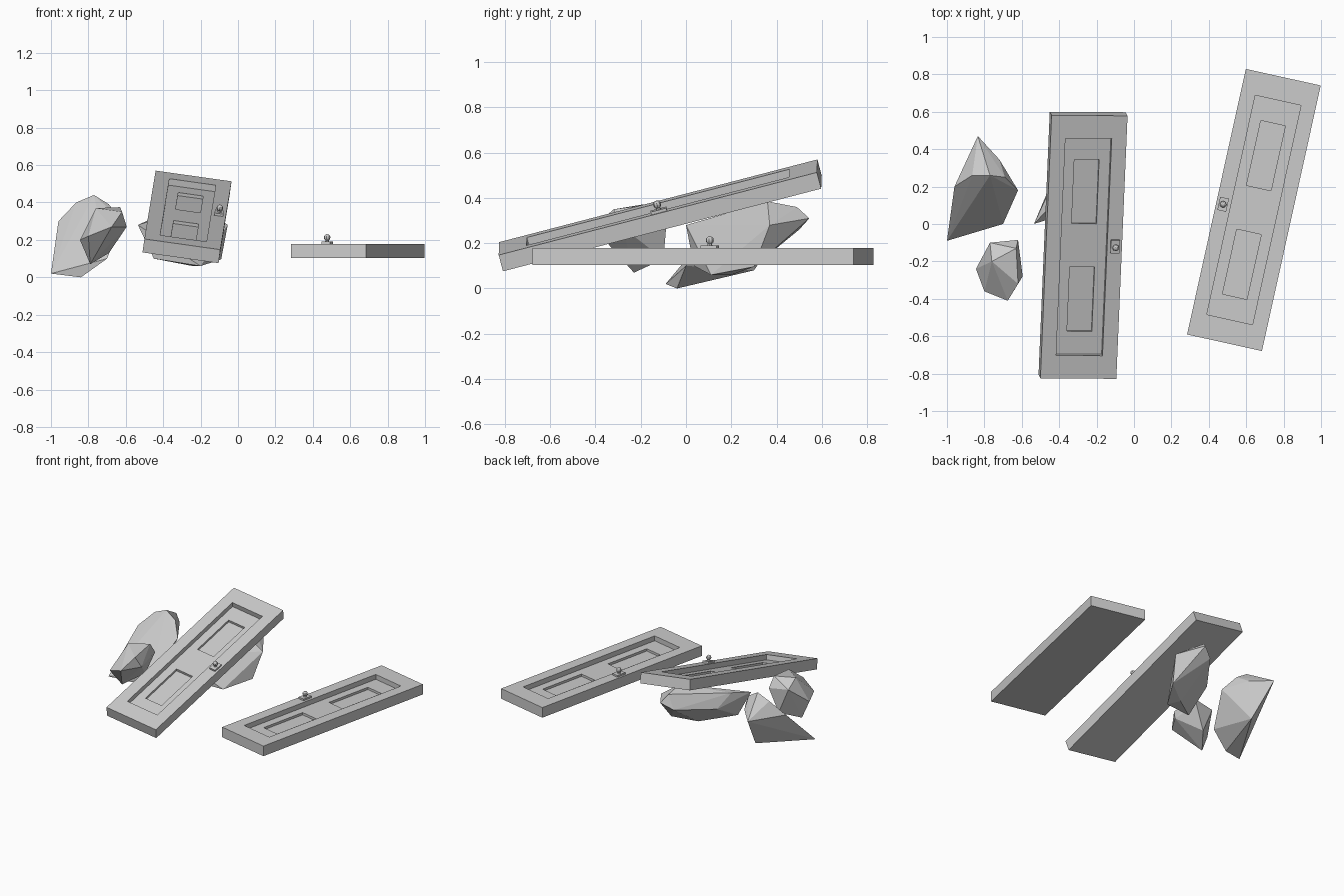
import bpy, bmesh
from mathutils import Vector, Matrix

if "Cube" in bpy.data.objects:
    bpy.data.objects.remove(bpy.data.objects["Cube"])

THICK = 0.075


def make_object(bm, name, matrix=None):
    bmesh.ops.remove_doubles(bm, verts=bm.verts, dist=1e-5)
    bmesh.ops.recalc_face_normals(bm, faces=bm.faces)
    bmesh.ops.dissolve_limit(bm, angle_limit=0.02, verts=bm.verts, edges=bm.edges)
    me = bpy.data.meshes.new(name)
    bm.to_mesh(me)
    bm.free()
    ob = bpy.data.objects.new(name, me)
    bpy.context.collection.objects.link(ob)
    if matrix:
        ob.matrix_world = matrix
    return ob


def frame(origin, across, along):
    # Placement whose x runs across the door and y along it
    v = Vector(along).normalized()
    u = Vector(across)
    u = (u - v * u.dot(v)).normalized()
    m = Matrix((u, v, u.cross(v))).transposed().to_4x4()
    m.translation = origin
    return m


def door_panel(name, matrix):
    # Slab with a recessed field and two deeper panels, top face on z = 0
    xs = [-.205, -.125, -.067, .067, .125, .205]
    ys = [-.727, -.6, -.475, -.12, .12, .475, .6, .727]
    nx, ny = len(xs) - 1, len(ys) - 1

    def level(i, j):
        if not (0 <= i < nx and 0 <= j < ny):
            return -THICK
        if i == 2 and j in (2, 4):
            return -.053
        return -.036 if 0 < i < nx - 1 and 0 < j < ny - 1 else 0

    bm = bmesh.new()

    def quad(*pts):
        bm.faces.new([bm.verts.new(p) for p in pts])

    def wall(p, q, a, b):
        if a != b:
            quad((*p, a), (*q, a), (*q, b), (*p, b))

    for i in range(nx + 1):
        for j in range(ny + 1):
            h = level(i, j)
            if j < ny:
                wall((xs[i], ys[j]), (xs[i], ys[j + 1]), h, level(i - 1, j))
            if i < nx:
                wall((xs[i], ys[j]), (xs[i + 1], ys[j]), h, level(i, j - 1))
            if i < nx and j < ny:
                for z in (h, -THICK):
                    quad((xs[i], ys[j], z), (xs[i + 1], ys[j], z),
                         (xs[i + 1], ys[j + 1], z), (xs[i], ys[j + 1], z))
    make_object(bm, name, matrix)


def handle(name, matrix):
    # Square plate, short stem and faceted round knob
    at = Matrix.Translation((-.167, -.006, 0))
    bm = bmesh.new()
    bmesh.ops.create_cube(bm, size=1, matrix=at @ Matrix.Translation((0, 0, .006))
                          @ Matrix.Diagonal((.048, .072, .014, 1)))
    make_object(bm, name + "_plate", matrix)
    bm = bmesh.new()
    bmesh.ops.create_cone(bm, cap_ends=True, segments=8, radius1=.012, radius2=.008,
                          depth=.014, matrix=at @ Matrix.Translation((0, 0, .018)))
    bmesh.ops.create_uvsphere(bm, u_segments=8, v_segments=6, radius=.018,
                              matrix=at @ Matrix.Translation((0, 0, .035)))
    make_object(bm, name + "_knob", matrix)


def rock(name, pts):
    # Faceted boulder: convex hull of a few corner points
    bm = bmesh.new()
    vs = [bm.verts.new(p) for p in pts]
    res = bmesh.ops.convex_hull(bm, input=vs)
    junk = {g for g in res["geom_interior"] + res["geom_unused"]
            if isinstance(g, bmesh.types.BMVert)}
    if junk:
        bmesh.ops.delete(bm, geom=list(junk), context='VERTS')
    make_object(bm, name)


# Doors: one flat, one turned round and leaning on a rock
placements = {
    "flat_door": frame((.641, .075, .178), (.976, -.216, 0), (.216, .976, 0)),
    "leaning_door": frame((-.2675, -.1235, .359), (-.405, .0025, .057),
                          (-.06, -1.405, -.365)),
}
for name, m in placements.items():
    door_panel(name, m)
    handle(name, m)

# Rocks
rock("large_rock", [
    (-1, -.09, .02), (-.84, -.04, 0), (-.7, 0, .1), (-.78, .3, .08),
    (-.96, .2, .3), (-.865, .26, .4), (-.77, .26, .44), (-.69, .25, .39),
    (-.62, .18, .3), (-.72, .345, .33), (-.835, .47, .32)])
rock("small_rock", [
    (-.845, -.24, .2), (-.77, -.1, .32), (-.62, -.085, .3), (-.595, -.28, .27),
    (-.675, -.41, .27), (-.8, -.36, .22), (-.79, -.23, .07), (-.69, -.1, .13),
    (-.76, -.2, .37), (-.63, -.13, .375), (-.62, -.32, .35)])
rock("propping_rock", [
    (-.17, .545, .31), (-.535, 0, .28), (-.09, .3, .096), (-.45, .035, .1),
    (-.24, .2, .06), (-.2, .11, .06), (-.25, .5, .26), (-.055, .37, .28),
    (-.43, .25, .22), (-.2, .36, .385), (-.47, .14, .31), (-.2, .49, .36)])
